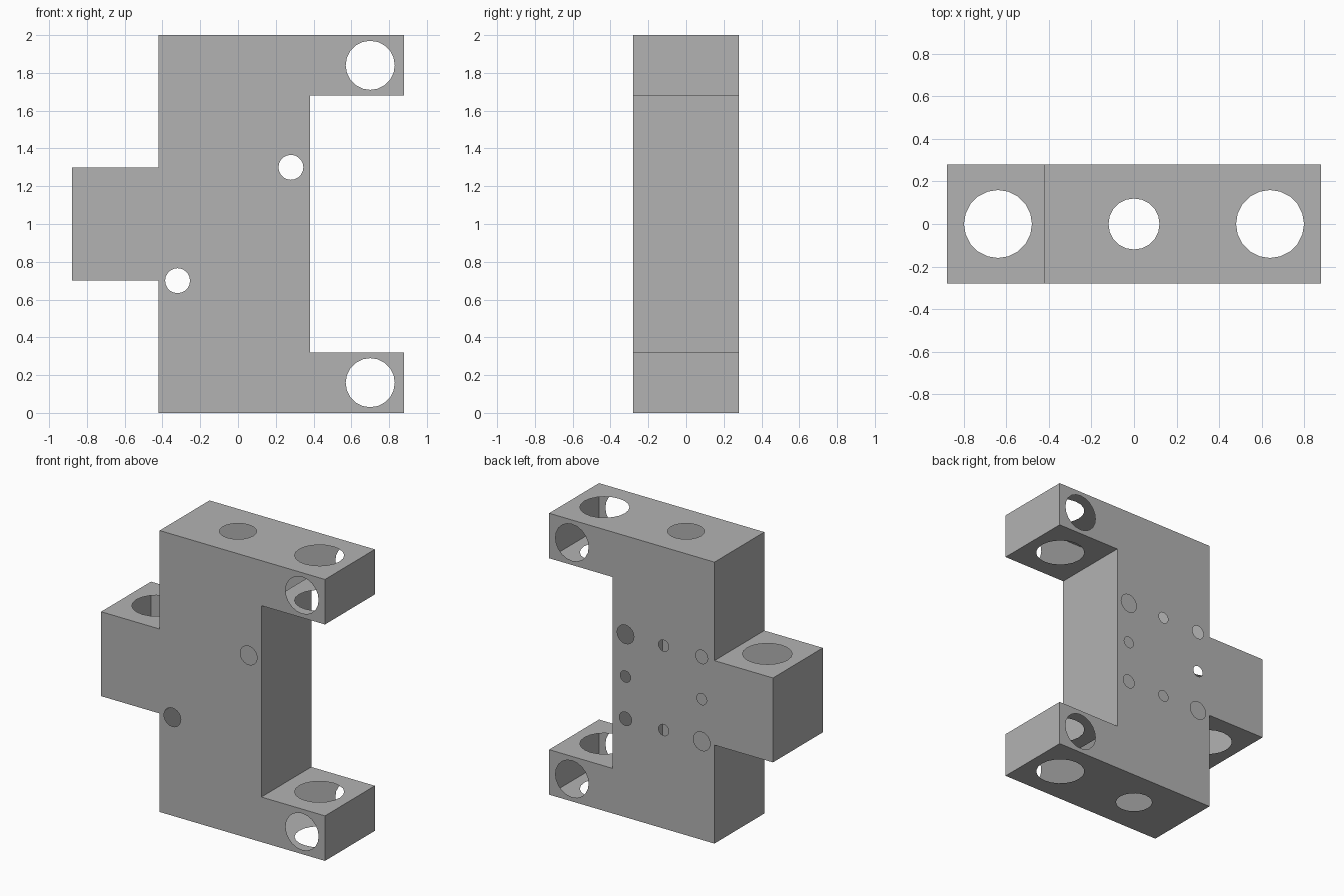
import bpy
import bmesh
from math import cos, sin, tau
from mathutils import Vector

cube = bpy.data.objects.get("Cube")
if cube:
    bpy.data.objects.remove(cube, do_unlink=True)

HALF_DEPTH = 0.28
SIDES = 20

# Side profile (x, z): body with two arms on one side and a tab on the other
OUTLINE = [(-0.42, 0), (0.88, 0), (0.88, 0.32), (0.38, 0.32), (0.38, 1.68),
           (0.88, 1.68), (0.88, 2), (-0.42, 2), (-0.42, 1.3),
           (-0.88, 1.3), (-0.88, 0.7), (-0.42, 0.7)]

# Openings (x, z, radius)
ARM_HOLES = [(0.70, 0.16, 0.13), (0.70, 1.84, 0.13)]
PIN_HOLES = [(0.28, 1.3, 0.066), (-0.32, 0.7, 0.066)]
SCREW_HOLES = [(0.28, 1.0, 0.04), (0.28, 0.7, 0.048), (-0.02, 1.3, 0.04),
               (-0.02, 0.7, 0.04), (-0.32, 1.3, 0.048), (-0.32, 1.0, 0.04)]
# Openings in the level faces (x, radius)
LEVEL_HOLES = [(-0.64, 0.16), (0, 0.12), (0.64, 0.16)]


def ring(cx, cy, radius):
    return [(cx + radius * cos(tau * i / SIDES), cy + radius * sin(tau * i / SIDES))
            for i in range(SIDES)]


def add_panel(bm, loops, place, normal):
    """Fill a flat panel, its first loop the border and the rest openings."""
    edges = []
    for loop in loops:
        verts = [bm.verts.new(place(a, b)) for a, b in loop]
        edges += [bm.edges.new((v, verts[i - 1])) for i, v in enumerate(verts)]
    filled = bmesh.ops.triangle_fill(bm, use_beauty=True, edges=edges, normal=normal)
    for face in filled["geom"]:
        if isinstance(face, bmesh.types.BMFace):
            face.normal_update()
            if face.normal.dot(normal) < 0:
                face.normal_flip()


bm = bmesh.new()

# Front and back panels
for side, holes in ((-1, ARM_HOLES + PIN_HOLES),
                    (1, ARM_HOLES + PIN_HOLES + SCREW_HOLES)):
    add_panel(bm, [OUTLINE] + [ring(*h) for h in holes],
              lambda x, z: (x, side * HALF_DEPTH, z), Vector((0, side, 0)))

# Panels along the profile, with openings in the level ones
for i, end in enumerate(OUTLINE):
    start, end = Vector(OUTLINE[i - 1]), Vector(end)
    run = end - start
    length = run.length
    along = run / length
    loops = [[(0, -HALF_DEPTH), (length, -HALF_DEPTH),
              (length, HALF_DEPTH), (0, HALF_DEPTH)]]
    if abs(along.x) > 0.5:
        low, high = sorted((start.x, end.x))
        loops += [ring(abs(x - start.x), 0, r) for x, r in LEVEL_HOLES
                  if low < x - r and x + r < high]

    def place(s, y):
        p = start + along * s
        return (p.x, y, p.y)

    add_panel(bm, loops, place, Vector((along.y, 0, -along.x)))

bmesh.ops.remove_doubles(bm, verts=bm.verts, dist=0.0001)

mesh = bpy.data.meshes.new("bracket_block")
bm.to_mesh(mesh)
bm.free()
block = bpy.data.objects.new("bracket_block", mesh)
bpy.context.collection.objects.link(block)

# Plain grey
grey = bpy.data.materials.new("grey")
grey.use_nodes = True
color = (0.45, 0.45, 0.45, 1)
grey.diffuse_color = color
grey.node_tree.nodes["Principled BSDF"].inputs["Base Color"].default_value = color
mesh.materials.append(grey)
